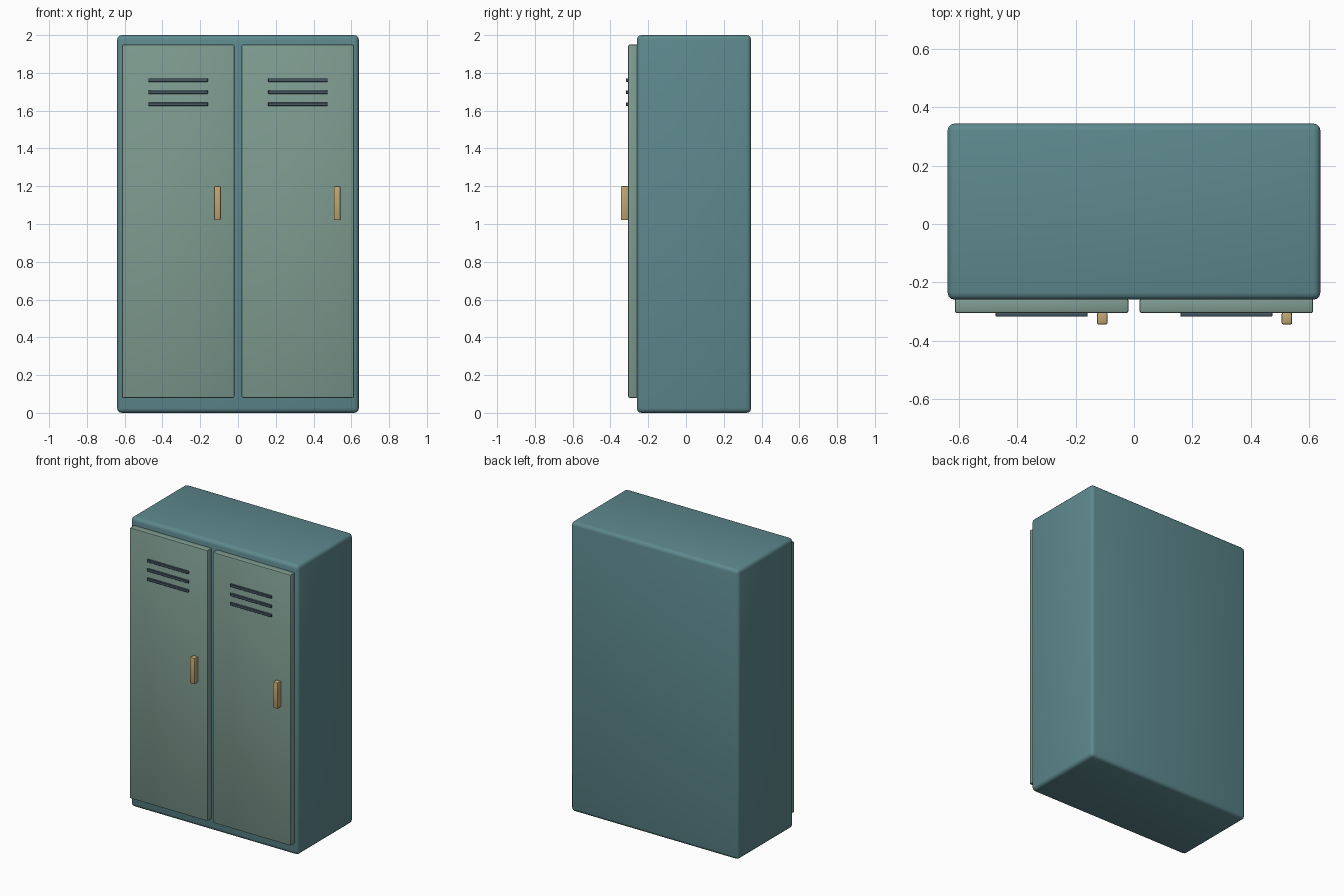
import bpy
import math

cube = bpy.data.objects.get("Cube")
if cube:
    bpy.data.objects.remove(cube, do_unlink=True)


def material(name, rgb):
    mat = bpy.data.materials.new(name)
    mat.use_nodes = True
    color = (*rgb, 1)
    mat.diffuse_color = color
    mat.node_tree.nodes["Principled BSDF"].inputs["Base Color"].default_value = color
    return mat


teal = material("teal_paint", (0.11, 0.25, 0.27))
sage = material("sage_paint", (0.21, 0.33, 0.28))
slate = material("dark_slate", (0.06, 0.10, 0.13))
brass = material("brass", (0.52, 0.38, 0.17))


def box(name, low, high, mat, bevel, segments):
    """Rounded box between two opposite corners."""
    center = [(a + b) / 2 for a, b in zip(low, high)]
    bpy.ops.mesh.primitive_cube_add(size=1, location=center)
    obj = bpy.context.object
    obj.name = name
    obj.scale = [b - a for a, b in zip(low, high)]
    bpy.ops.object.transform_apply(location=False, rotation=False, scale=True)
    obj.data.materials.append(mat)
    mod = obj.modifiers.new("rounded_edges", "BEVEL")
    mod.width = bevel
    mod.segments = segments
    bpy.ops.object.modifier_apply(modifier=mod.name)
    bpy.ops.object.shade_smooth_by_angle(angle=math.radians(40))
    return obj


# Cabinet body
box("cabinet", (-0.64, -0.26, 0), (0.64, 0.345, 2), teal, 0.025, 3)

# Two identical doors, each with three vent slats and a handle on its left
for side, x in (("right", -0.317), ("left", 0.317)):
    box(side + "_door", (x - 0.298, -0.306, 0.08), (x + 0.298, -0.255, 1.95),
        sage, 0.008, 2)
    for i in range(3):
        z = 1.634 + i * 0.064
        box(f"{side}_vent_{i + 1}", (x - 0.158, -0.318, z - 0.009),
            (x + 0.158, -0.3, z + 0.009), slate, 0.002, 1)
    hx = x + 0.208
    box(side + "_handle", (hx - 0.018, -0.345, 1.02), (hx + 0.018, -0.304, 1.2),
        brass, 0.006, 2)
